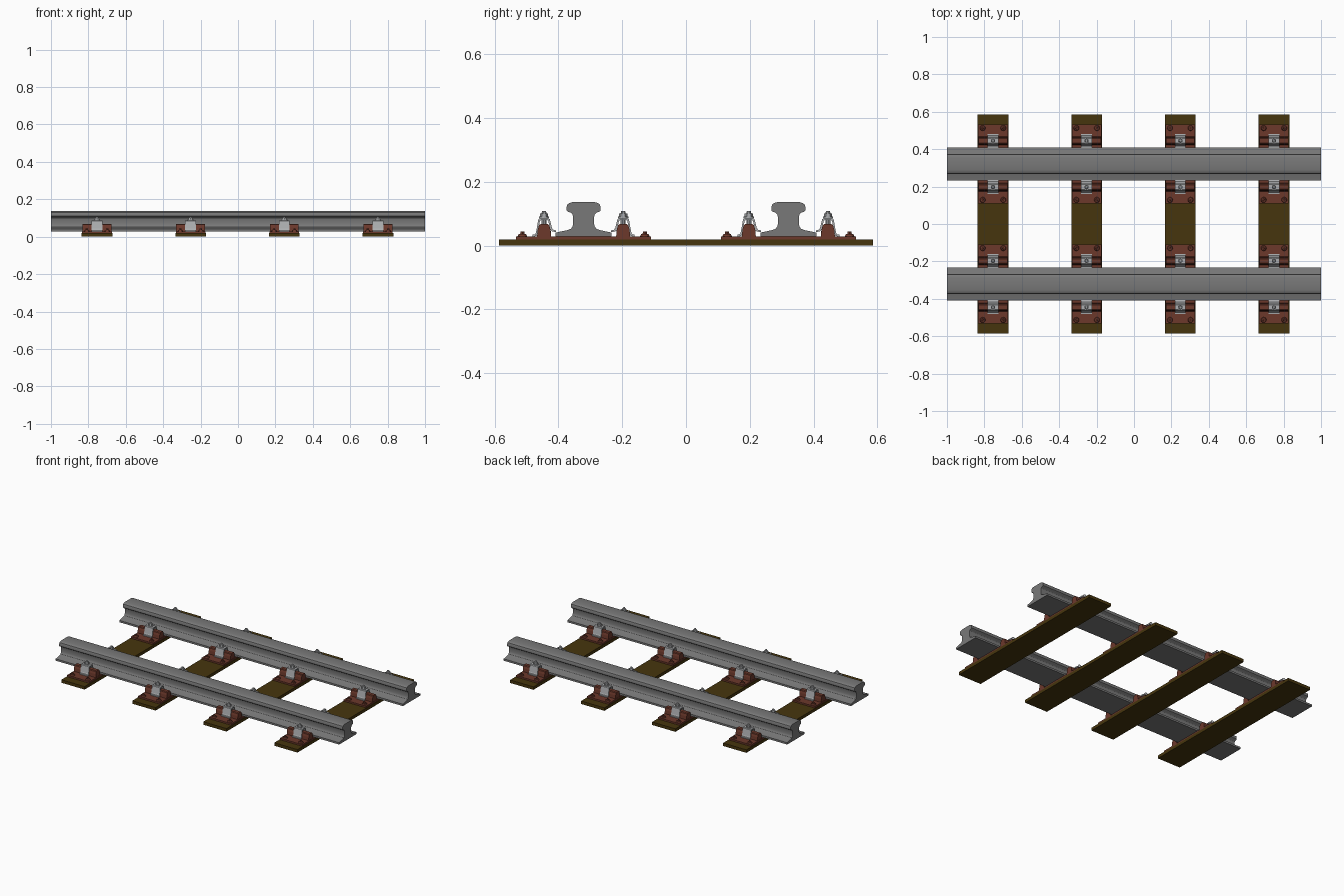
import bpy, bmesh, math
from mathutils import Matrix

if "Cube" in bpy.data.objects:
    bpy.data.objects.remove(bpy.data.objects["Cube"])


def material(name, rgb):
    m = bpy.data.materials.new(name)
    m.diffuse_color = (*rgb, 1)
    m.use_nodes = True
    m.node_tree.nodes["Principled BSDF"].inputs["Base Color"].default_value = m.diffuse_color
    return m


RAIL = material("rail grey", (0.19, 0.19, 0.19))
WOOD = material("dark wood", (0.062, 0.036, 0.004))
RUST = material("rust red", (0.15, 0.04, 0.024))
STEEL = material("light steel", (0.42, 0.43, 0.44))


def finish(bm, name, mat):
    bmesh.ops.recalc_face_normals(bm, faces=bm.faces)
    me = bpy.data.meshes.new(name)
    bm.to_mesh(me)
    bm.free()
    me.materials.append(mat)
    return me


def extrude(bm, profile, x0, x1):
    """Sweep a closed (y, z) outline along x."""
    face = bm.faces.new([bm.verts.new((x0, y, z)) for y, z in profile])
    ext = bmesh.ops.extrude_face_region(bm, geom=[face], use_keep_orig=True)
    vs = [g for g in ext["geom"] if isinstance(g, bmesh.types.BMVert)]
    bmesh.ops.translate(bm, verts=vs, vec=(x1 - x0, 0, 0))


def disc(bm, x, z0, z1, r0, r1, n):
    """Upright cone or prism, standing at (x, 0)."""
    bmesh.ops.create_cone(bm, cap_ends=True, segments=n, radius1=r0, radius2=r1, depth=z1 - z0,
                          matrix=Matrix.Translation((x, 0, (z0 + z1) / 2)))


def box(y, z0, z1):
    return [(-y, z0), (y, z0), (y, z1), (-y, z1)]


def place(mesh, name, x, y, turn=False):
    ob = bpy.data.objects.new(name, mesh)
    ob.location = (x, y, 0)
    ob.rotation_euler.z = math.pi if turn else 0
    bpy.context.collection.objects.link(ob)
    return ob


# rail cross-section: right half from foot to crown, then mirrored
half = [(0.088, 0.029), (0.088, 0.041), (0.050, 0.049), (0.040, 0.053), (0.035, 0.060),
        (0.033, 0.068), (0.033, 0.090), (0.035, 0.098), (0.041, 0.104), (0.050, 0.107),
        (0.053, 0.110), (0.053, 0.123), (0.050, 0.130), (0.044, 0.134), (0.033, 0.137)]
bm = bmesh.new()
extrude(bm, half + [(-y, z) for y, z in reversed(half)], -1, 1)
rail = finish(bm, "rail", RAIL)

# wooden sleeper
bm = bmesh.new()
extrude(bm, box(0.586, 0, 0.019), -0.082, 0.082)
sleeper = finish(bm, "sleeper", WOOD)

# base plate under the rail
bm = bmesh.new()
extrude(bm, box(0.212, 0.019, 0.029), -0.079, 0.079)
plate = finish(bm, "base_plate", RUST)

# jaw: two upright lugs with a low bridge between them (+y points away from the rail)
bm = bmesh.new()
lug = [(-0.022, 0.029), (0.022, 0.029), (0.020, 0.050), (0.016, 0.064), (0.011, 0.068),
       (-0.011, 0.068), (-0.016, 0.064), (-0.020, 0.050)]
for s in (-1, 1):
    extrude(bm, lug, s * 0.020, s * 0.077)
extrude(bm, box(0.021, 0.029, 0.046), -0.020, 0.020)
jaw = finish(bm, "jaw", RUST)

# bent spring clip, outer foot on the plate and inner foot on the rail flange
bm = bmesh.new()
upper = [(-0.038, 0.048), (-0.029, 0.050), (-0.025, 0.055), (-0.018, 0.083), (-0.013, 0.087),
         (0.013, 0.087), (0.018, 0.083), (0.025, 0.043), (0.028, 0.036), (0.036, 0.035)]
lower = [(0.036, 0.029), (0.024, 0.030), (0.020, 0.040), (0.013, 0.078), (0.010, 0.080),
         (-0.010, 0.080), (-0.013, 0.078), (-0.020, 0.050), (-0.025, 0.045), (-0.038, 0.042)]
extrude(bm, upper + lower, -0.029, 0.029)
clip = finish(bm, "spring_clip", STEEL)

# clip bolt: shank, washer, hex nut and stud end
bm = bmesh.new()
disc(bm, 0, 0.040, 0.087, 0.008, 0.008, 10)
disc(bm, 0, 0.087, 0.091, 0.016, 0.016, 12)
disc(bm, 0, 0.091, 0.101, 0.013, 0.013, 6)
disc(bm, 0, 0.101, 0.109, 0.008, 0.006, 10)
bolt = finish(bm, "clip_bolt", STEEL)

# pair of screw spikes at the plate end
bm = bmesh.new()
for x in (-0.055, 0.055):
    disc(bm, x, 0.029, 0.036, 0.015, 0.012, 12)
    disc(bm, x, 0.036, 0.045, 0.007, 0.006, 4)
spikes = finish(bm, "screw_spikes", RUST)

# assemble the track
GAUGE = 0.321
rails = [place(rail, "rail_" + n, 0, s * GAUGE) for s, n in ((-1, "front"), (1, "back"))]
for i in range(4):
    x = -0.754 + 0.5007 * i
    place(sleeper, f"sleeper_{i}", x, 0)
    for side in (-1, 1):
        yc = side * GAUGE
        place(plate, "base_plate", x, yc)
        for d in (-1, 1):
            for mesh, off in ((jaw, 0.124), (clip, 0.124), (bolt, 0.124), (spikes, 0.192)):
                place(mesh, mesh.name, x, yc + d * off, d < 0)

# smooth the rounded rail, keeping the hard corners
for ob in rails:
    ob.select_set(True)
bpy.context.view_layer.objects.active = rails[0]
bpy.ops.object.shade_smooth_by_angle(angle=math.radians(30))
